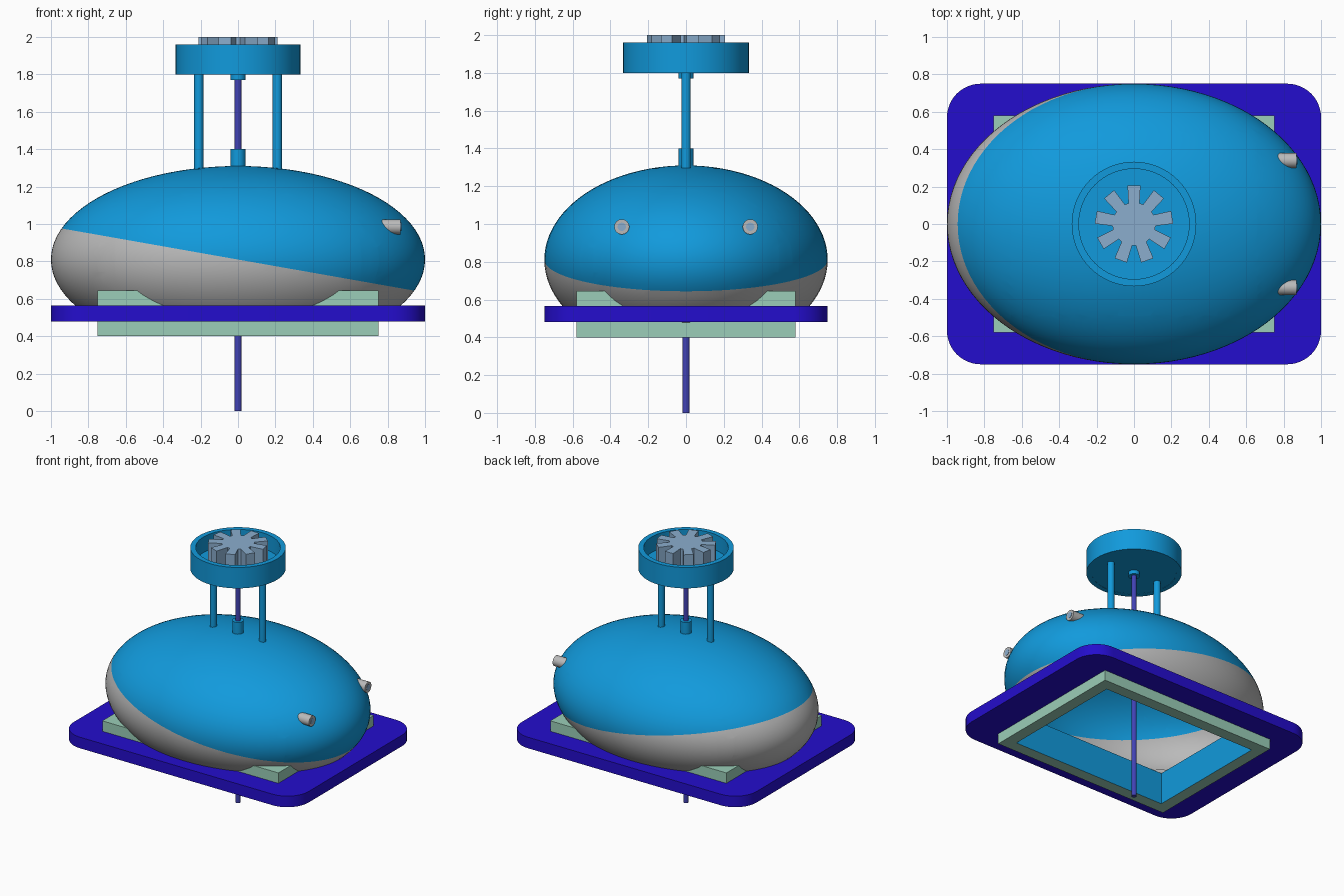
import bpy, bmesh
from math import sin, cos, pi, radians
from mathutils import Matrix, Vector

if "Cube" in bpy.data.objects:
    bpy.data.objects.remove(bpy.data.objects["Cube"], do_unlink=True)


def material(name, r, g, b):
    """Flat material from display values, stored as linear."""
    lin = [((c / 255 + 0.055) / 1.055) ** 2.4 for c in (r, g, b)] + [1]
    m = bpy.data.materials.new(name)
    m.use_nodes = True
    m.diffuse_color = lin
    m.node_tree.nodes["Principled BSDF"].inputs["Base Color"].default_value = lin
    return m


BLUE = material("sky blue", 17, 154, 220)
GREY = material("light grey", 186, 186, 186)
INDIGO = material("deep indigo", 36, 13, 205)
GREEN = material("pale green", 155, 206, 184)
STEEL = material("steel blue", 139, 174, 206)
ROD = material("muted indigo", 66, 66, 180)


def finish(name, bm, *mats, smooth=True):
    bmesh.ops.recalc_face_normals(bm, faces=bm.faces) if name != "body_shell" else None
    me = bpy.data.meshes.new(name)
    bm.to_mesh(me)
    bm.free()
    for m in mats:
        me.materials.append(m)
    ob = bpy.data.objects.new(name, me)
    bpy.context.collection.objects.link(ob)
    if smooth:
        bpy.ops.object.select_all(action="DESELECT")
        ob.select_set(True)
        bpy.context.view_layer.objects.active = ob
        bpy.ops.object.shade_smooth_by_angle(angle=radians(35))
    return ob


def rounded_rect(hx, hy, r, n):
    """Outline of a rectangle with n segments per corner."""
    pts = []
    for k, (sx, sy) in enumerate([(1, 1), (-1, 1), (-1, -1), (1, -1)]):
        for i in range(n + 1):
            a = (k + (i / n if n else 0)) * pi / 2
            pts.append((sx * (hx - r) + r * cos(a), sy * (hy - r) + r * sin(a)))
    return pts


def circle(r, n=64):
    return [(r * cos(2 * pi * i / n), r * sin(2 * pi * i / n)) for i in range(n)]


def prism(name, outer, z0, z1, *mats, inner=None, smooth=True):
    """Extruded outline; with an inner outline it is a ring whose bore uses the last material."""
    bm = bmesh.new()
    ring = lambda pts, z: [bm.verts.new((x, y, z)) for x, y in pts]
    lo, hi = ring(outer, z0), ring(outer, z1)
    n = len(outer)

    def bridge(a, b, mi=0):
        for i in range(n):
            j = (i + 1) % n
            bm.faces.new((a[i], a[j], b[j], b[i])).material_index = mi
    bridge(lo, hi)
    if inner:
        ilo, ihi = ring(inner, z0), ring(inner, z1)
        bridge(hi, ihi)
        bridge(ilo, lo)
        bridge(ihi, ilo, len(mats) - 1)
    else:
        bm.faces.new(hi)
        bm.faces.new(lo[::-1])
    return finish(name, bm, *mats, smooth=smooth)


# Two-tone hollow ellipsoid body, split by a tilted plane and open underneath
CENTRE = Vector((0, 0, 0.81))
SPLIT = Vector((sin(radians(10)), 0, cos(radians(10))))
HOLE_X, HOLE_Y, FRAME_TOP = 0.66, 0.49, 0.645

body = bmesh.new()
for scale in (1, 0.95):
    made = bmesh.ops.create_uvsphere(
        body, u_segments=96, v_segments=48, radius=scale,
        matrix=Matrix.Translation(CENTRE) @ Matrix.Diagonal((1, 0.75, 0.5, 1)))
    if scale < 1:
        faces = {f for v in made["verts"] for f in v.link_faces}
        bmesh.ops.reverse_faces(body, faces=list(faces))
cuts = [(CENTRE, SPLIT)]
for s in (-1, 1):
    cuts += [(Vector((s * HOLE_X, 0, 0)), Vector((1, 0, 0))),
             (Vector((0, s * HOLE_Y, 0)), Vector((0, 1, 0)))]
for co, no in cuts:
    bmesh.ops.bisect_plane(body, geom=body.verts[:] + body.edges[:] + body.faces[:],
                           plane_co=co, plane_no=no, dist=1e-5)
opening = []
for f in body.faces:
    c = f.calc_center_median()
    f.material_index = 0 if (c - CENTRE).dot(SPLIT) > 0 else 1
    if abs(c.x) < HOLE_X and abs(c.y) < HOLE_Y and c.z < FRAME_TOP:
        opening.append(f)
bmesh.ops.delete(body, geom=opening, context="FACES")
finish("body_shell", body, BLUE, GREY)

# Base plate and the open frame that cradles the body
prism("base_plate", rounded_rect(1, 0.75, 0.18, 12), 0.48, 0.565, INDIGO,
      inner=rounded_rect(0.71, 0.54, 0.02, 12))
prism("cradle_frame", rounded_rect(0.75, 0.58, 0, 0), 0.4, FRAME_TOP, GREEN, BLUE,
      inner=rounded_rect(HOLE_X, HOLE_Y, 0, 0), smooth=False)

# Central rod with its two collars
prism("centre_rod", circle(0.019, 32), 0, 1.86, ROD)
prism("lower_collar", circle(0.04, 32), 1.24, 1.4, BLUE)
prism("upper_collar", circle(0.04, 32), 1.77, 1.81, BLUE)

# Side posts carrying the cup
for side, x in (("left", 0.21), ("right", -0.21)):
    prism(side + "_post", circle(0.025, 32), 1.24, 1.81, BLUE).location.x = x

# Cup: floor and rim
prism("cup_floor", circle(0.31), 1.8, 1.84, BLUE)
prism("cup_rim", circle(0.333), 1.799, 1.96, BLUE, inner=circle(0.295))

# Nine-toothed gear sitting in the cup
gear = []
for t in range(9):
    mid = pi / 2 + t * 2 * pi / 9
    for r, off in ((0.115, -15), (0.21, -9.5), (0.21, 9.5), (0.115, 15)):
        a = mid + radians(off)
        gear.append((r * cos(a), r * sin(a)))
prism("gear", gear, 1.84, 2, STEEL, smooth=False)

# Pair of nozzles on the +x end
for side, y in (("back", 0.34), ("front", -0.34)):
    for part, r, length, mat in (("nozzle", 0.04, 0.15, GREY), ("nozzle_bore", 0.022, 0.153, STEEL)):
        ob = prism(side + "_" + part, circle(r, 32), 0, length, mat)
        ob.rotation_euler.y = pi / 2
        ob.location = (0.72, y, 0.985)
